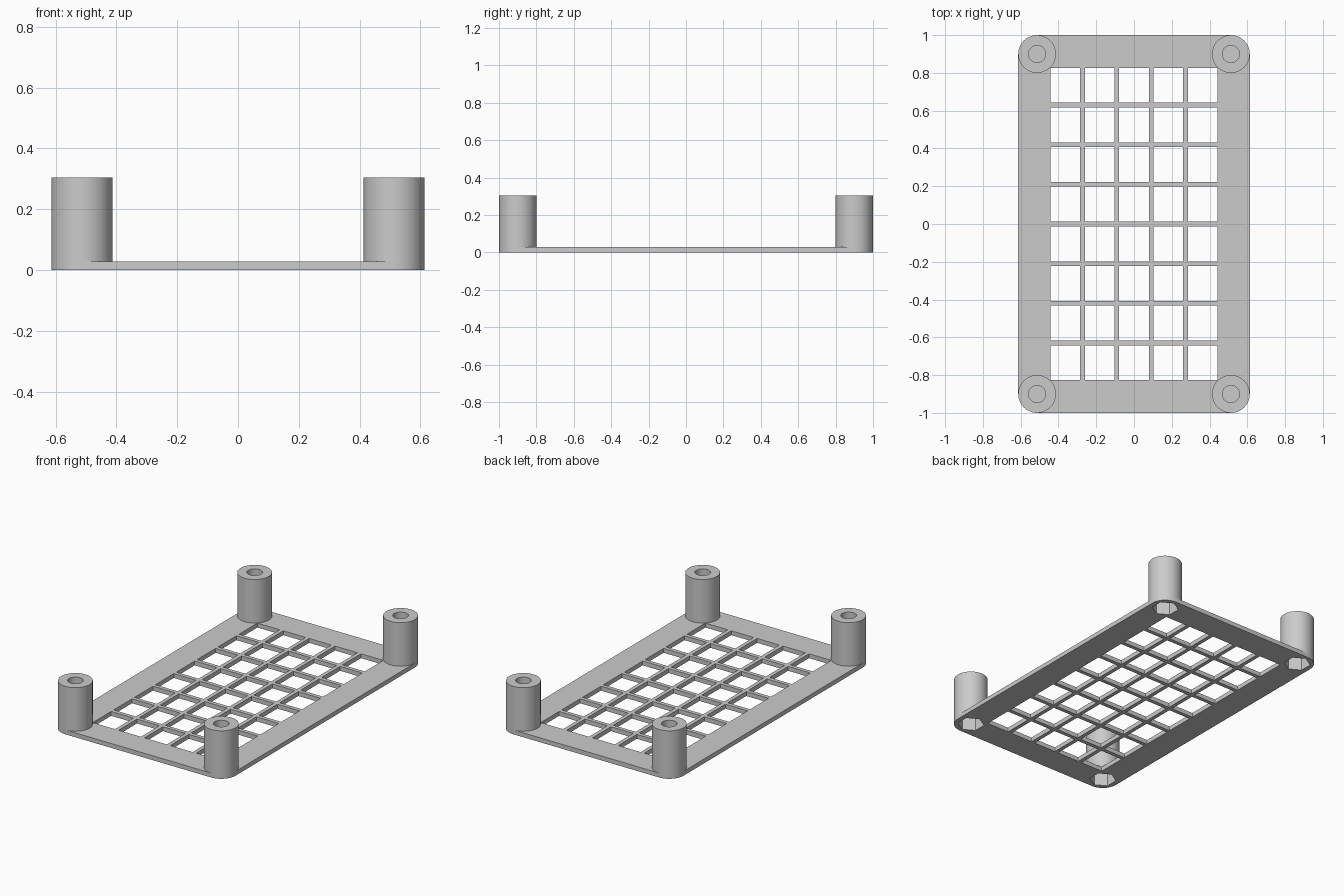
import bpy, bmesh
from math import cos, sin, pi, radians

cube = bpy.data.objects.get("Cube")
if cube:
    bpy.data.objects.remove(cube, do_unlink=True)

HALF_X, HALF_Y, THICK = 0.613, 1.0, 0.028
POST_R, POST_H, HOLE_R, NUT_R = 0.1, 0.305, 0.045, 0.079
NUT_TOP, HOLE_FLOOR = 0.1, 0.108
OPEN_X, OPEN_Y, BAR = 0.4425, 0.827, 0.025
COLS, ROWS, SEG = 5, 8, 48
CX, CY = HALF_X - POST_R, HALF_Y - POST_R

grey = bpy.data.materials.new("plain grey")
grey.use_nodes = True
colour = (0.6, 0.6, 0.6, 1)
grey.diffuse_color = colour
grey.node_tree.nodes["Principled BSDF"].inputs["Base Color"].default_value = colour


def circle(r):
    return [(r * cos(2 * pi * i / SEG), r * sin(2 * pi * i / SEG)) for i in range(SEG)]


def hexagon(r):
    # points along a hexagon outline, corners on the y axis
    pts = []
    for i in range(SEG):
        a = 2 * pi * i / SEG
        off = (a + pi / 6) % (pi / 3) - pi / 6
        d = r * cos(pi / 6) / cos(off)
        pts.append((d * cos(a), d * sin(a)))
    return pts


def finish(obj):
    bm = bmesh.new()
    bm.from_mesh(obj.data)
    bmesh.ops.remove_doubles(bm, verts=bm.verts, dist=0.00005)
    bmesh.ops.recalc_face_normals(bm, faces=bm.faces)
    bm.to_mesh(obj.data)
    bm.free()
    obj.data.materials.clear()
    obj.data.materials.append(grey)
    bpy.ops.object.select_all(action="DESELECT")
    obj.select_set(True)
    bpy.context.view_layer.objects.active = obj
    bpy.ops.object.shade_smooth_by_angle(angle=radians(30))


# Base plate: rounded outline with grille openings and nut pockets
curve = bpy.data.curves.new("base_grille", "CURVE")
curve.dimensions = "2D"
curve.fill_mode = "BOTH"
curve.extrude = THICK / 2


def outline(pts):
    spline = curve.splines.new("POLY")
    spline.points.add(len(pts) - 1)
    for p, (x, y) in zip(spline.points, pts):
        p.co = (x, y, 0, 1)
    spline.use_cyclic_u = True


corners = [(1, 1), (-1, 1), (-1, -1), (1, -1)]
rim = []
for k, (sx, sy) in enumerate(corners):
    for i in range(SEG // 4 + 1):
        a = pi / 2 * k + 2 * pi * i / SEG
        rim.append((sx * CX + POST_R * cos(a), sy * CY + POST_R * sin(a)))
outline(rim)
for sx, sy in corners:
    outline([(sx * CX + x, sy * CY + y) for x, y in hexagon(NUT_R)])

cell_x = (2 * OPEN_X - (COLS - 1) * BAR) / COLS
cell_y = (2 * OPEN_Y - (ROWS - 1) * BAR) / ROWS
for c in range(COLS):
    for r in range(ROWS):
        x = -OPEN_X + c * (cell_x + BAR)
        y = -OPEN_Y + r * (cell_y + BAR)
        outline([(x, y), (x + cell_x, y), (x + cell_x, y + cell_y), (x, y + cell_y)])

plate = bpy.data.objects.new("base_grille", curve)
bpy.context.collection.objects.link(plate)
plate.location.z = THICK / 2
bpy.ops.object.select_all(action="DESELECT")
plate.select_set(True)
bpy.context.view_layer.objects.active = plate
bpy.ops.object.convert(target="MESH")
plate = bpy.context.view_layer.objects.active
finish(plate)


# Corner posts: lofted from the nut pocket, round the outside, into the screw hole
def make_post(name, x, y):
    bm = bmesh.new()
    sections = [
        (hexagon(NUT_R), NUT_TOP),
        (hexagon(NUT_R), 0),
        (circle(POST_R), 0),
        (circle(POST_R), POST_H),
        (circle(HOLE_R), POST_H),
        (circle(HOLE_R), HOLE_FLOOR),
    ]
    rings = [[bm.verts.new((px, py, z)) for px, py in pts] for pts, z in sections]
    for a, b in zip(rings, rings[1:]):
        for i in range(SEG):
            j = (i + 1) % SEG
            bm.faces.new((a[i], a[j], b[j], b[i]))
    bm.faces.new(rings[0])
    bm.faces.new(rings[-1])
    mesh = bpy.data.meshes.new(name)
    bm.to_mesh(mesh)
    bm.free()
    obj = bpy.data.objects.new(name, mesh)
    bpy.context.collection.objects.link(obj)
    obj.location = (x, y, 0)
    finish(obj)


for sx, sy in corners:
    end = "back" if sy > 0 else "front"
    side = "left" if sx > 0 else "right"
    make_post(f"{end}_{side}_post", sx * CX, sy * CY)
